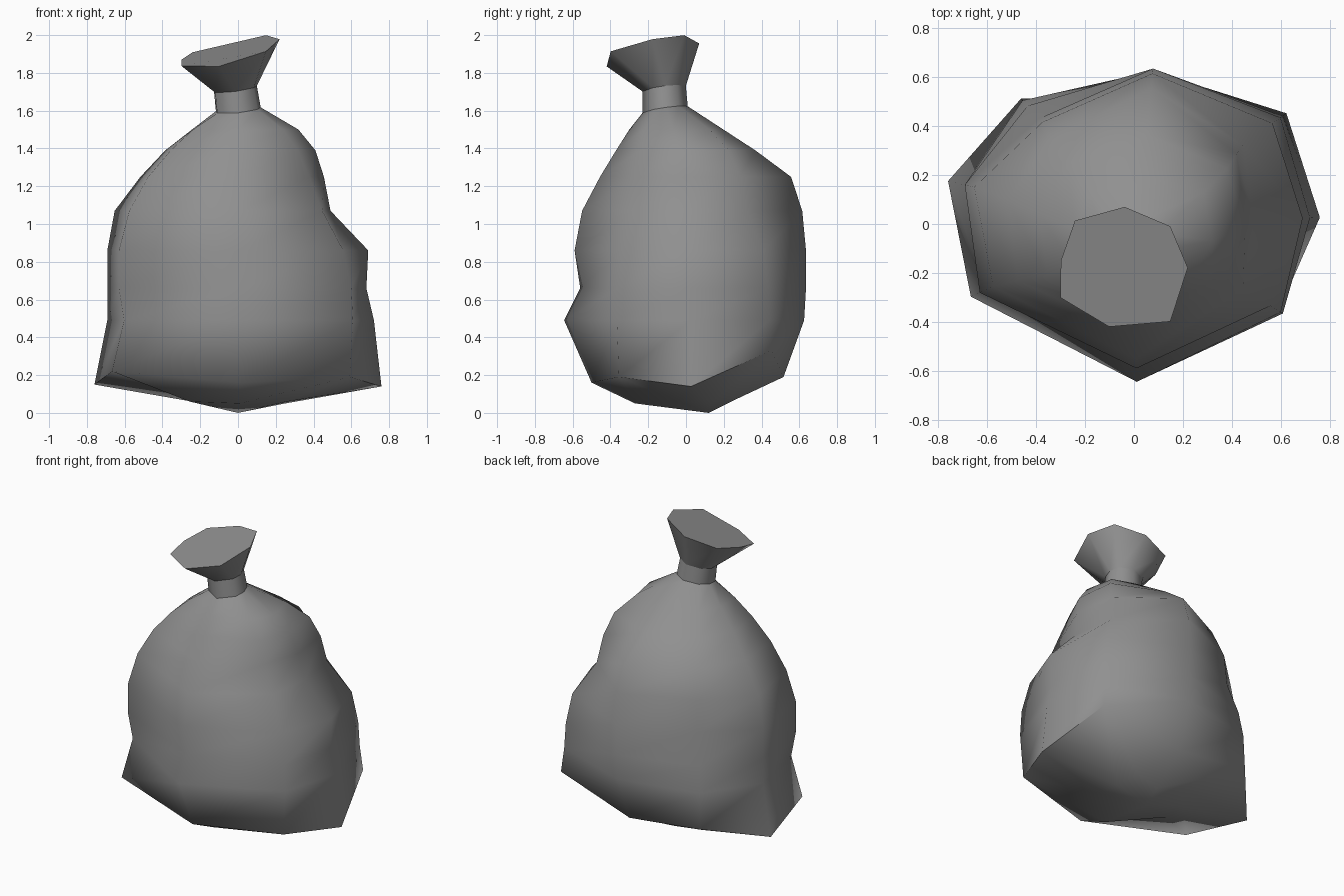
import bpy
import bmesh
from math import radians, cos, sin
from mathutils import Vector

cube = bpy.data.objects.get("Cube")
if cube:
    bpy.data.objects.remove(cube, do_unlink=True)

plastic = bpy.data.materials.new("grey_plastic")
plastic.use_nodes = True
grey = (0.28, 0.28, 0.28, 1)
plastic.diffuse_color = grey
plastic.node_tree.nodes["Principled BSDF"].inputs["Base Color"].default_value = grey

BODY_ANGLES = (2, 36, 83, 132, 167, 204, 271, 329)
MOUTH_ANGLES = (-2, 42, 92, 139, 176, 206, 254, 308)
LEVEL = [0] * 8


def ring(center, radii, angles=BODY_ANGLES, tilt=(0, 0), lifts=LEVEL):
    """Closed loop of points around a centre; radii and lifts in hundredths."""
    points = []
    for angle, radius, lift in zip(angles, radii, lifts):
        x = radius / 100 * cos(radians(angle))
        y = radius / 100 * sin(radians(angle))
        z = lift / 100 + x * tilt[0] + y * tilt[1]
        points.append(Vector(center) + Vector((x, y, z)))
    return points


def loft(name, rings, smooth_angle, tip=None, cap=False):
    """Skin consecutive rings, with an optional pointed bottom or flat top."""
    bm = bmesh.new()
    loops = [[bm.verts.new(p) for p in points] for points in rings]
    count = len(loops[0])
    for low, high in zip(loops, loops[1:]):
        for i in range(count):
            j = (i + 1) % count
            bm.faces.new((low[i], low[j], high[j], high[i]))
    if tip:
        point = bm.verts.new(tip)
        for i in range(count):
            bm.faces.new((loops[0][(i + 1) % count], loops[0][i], point))
    if cap:
        bm.faces.new(loops[-1])
    mesh = bpy.data.meshes.new(name)
    bm.to_mesh(mesh)
    bm.free()
    mesh.materials.append(plastic)
    obj = bpy.data.objects.new(name, mesh)
    bpy.context.collection.objects.link(obj)
    bpy.ops.object.select_all(action="DESELECT")
    obj.select_set(True)
    bpy.context.view_layer.objects.active = obj
    bpy.ops.object.shade_smooth_by_angle(angle=radians(smooth_angle))
    return obj


# Sagging body: height, centre y, radius in each direction
profile = (
    (0.49, 0.00, (72, 75, 63, 68, 71, 66, 64.5, 71)),
    (0.66, 0.00, (68, 74, 64, 65, 71, 69, 56, 70)),
    (0.86, 0.00, (69, 70, 64, 58, 71, 69, 59, 65)),
    (1.07, 0.00, (49, 55, 62, 56, 67, 63, 55, 52)),
    (1.25, -0.02, (45.5, 52, 58, 50, 53, 52, 43.5, 44)),
    (1.39, -0.05, (41, 47, 42, 40, 39.5, 39, 32, 37)),
    (1.50, -0.08, (32, 35, 28, 27, 25, 26, 22, 28)),
)
underside = ring((0, 0.12, 0.05), (25, 22, 12, 22, 25, 28, 39, 30),
                 lifts=(0, 5, 1, 5, 1, 1, 0, 1))
corners = ring((0, 0, 0.16), (76, 77, 52, 69, 78, 73, 50, 69),
               lifts=(-2, 17, 3, 9, -1, 6, 0, 3))
neck_low = ring((0, -0.11, 1.605), [12] * 8, tilt=(0.1, 0.14))
neck_high = ring((-0.015, -0.115, 1.715), [11.5] * 8, tilt=(0.14, 0.12))
body = [ring((0, y, z), radii) for z, y, radii in profile]
loft("bag_body", [underside, corners] + body + [neck_low], 75, tip=(0, 0.12, 0))

# Tied neck band
loft("neck_band", [neck_low, neck_high], 70)

# Flared mouth with a flat slanted top
mouth = ring((-0.03, -0.17, 1.925), (25, 24, 24, 28, 27, 30, 26, 29),
             MOUTH_ANGLES, tilt=(0.22, 0.22), lifts=(0, 0, -2, -1, 0, 0, -2, 0))
loft("gathered_mouth", [neck_high, mouth], 60, cap=True)
